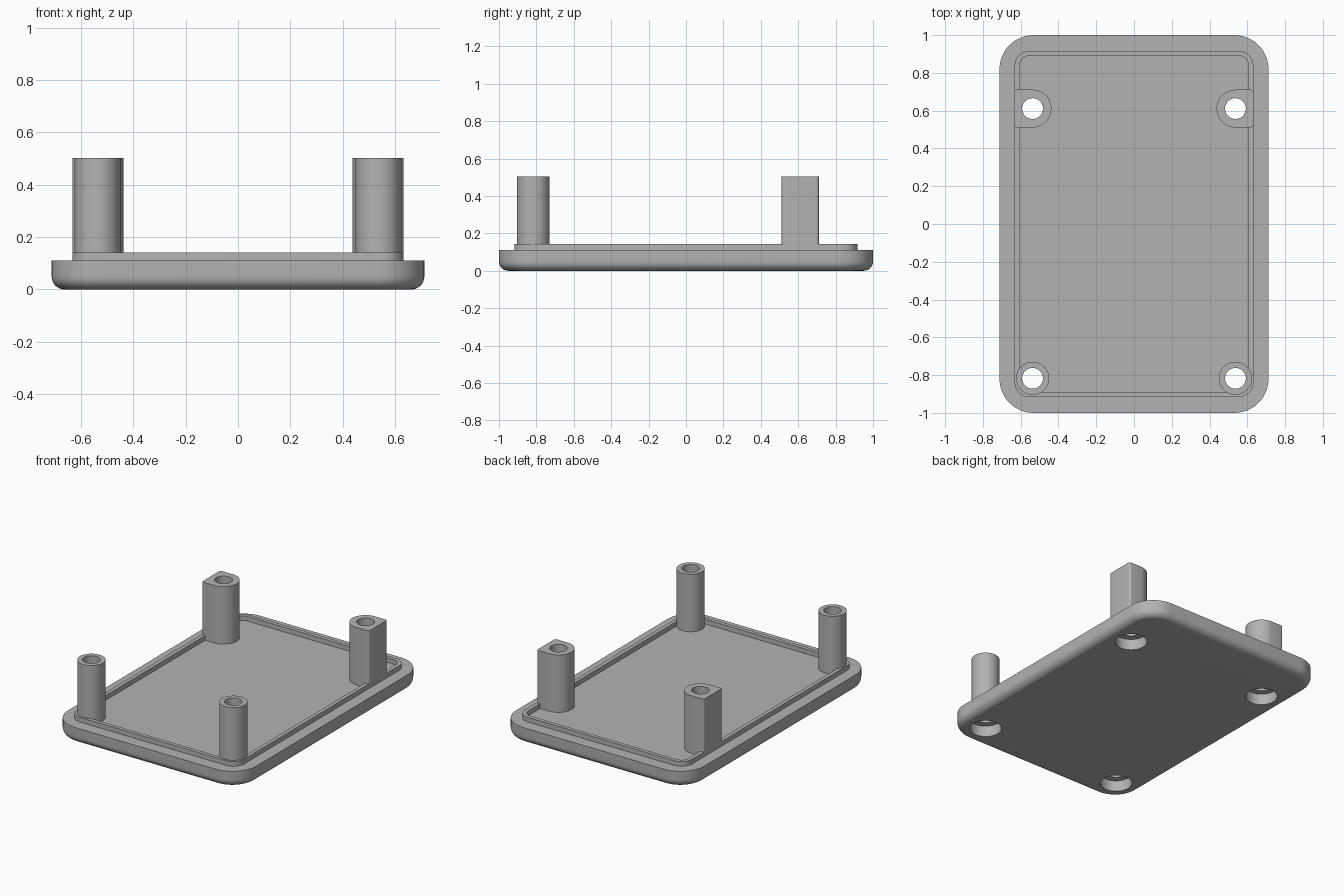
import bpy
import bmesh
from math import cos, sin, pi, radians

cube = bpy.data.objects.get("Cube")
if cube:
    bpy.data.objects.remove(cube, do_unlink=True)

grey = bpy.data.materials.new("plain grey")
grey.use_nodes = True
colour = (0.45, 0.45, 0.45, 1)
grey.diffuse_color = colour
grey.node_tree.nodes["Principled BSDF"].inputs["Base Color"].default_value = colour


def arc(cx, cy, r, start, end, steps):
    angles = [radians(start + (end - start) * i / steps) for i in range(steps + 1)]
    return [(cx + r * cos(a), cy + r * sin(a)) for a in angles]


def rounded_rect(hx, hy, r, steps=12):
    points = []
    for i, (sx, sy) in enumerate(((1, 1), (-1, 1), (-1, -1), (1, -1))):
        points += arc(sx * (hx - r), sy * (hy - r), r, 90 * i, 90 * i + 90, steps)
    return points


def circle(x, y, r):
    return arc(x, y, r, 0, 360, 48)[:-1]


def loft(name, layers, closed=False):
    """Skin a stack of (outline, z) layers; cap the ends, or join them into a ring."""
    bm = bmesh.new()
    rings = [[bm.verts.new((x, y, z)) for x, y in outline] for outline, z in layers]
    pairs = list(zip(rings, rings[1:]))
    if closed:
        pairs.append((rings[-1], rings[0]))
    else:
        bm.faces.new(rings[0])
        bm.faces.new(rings[-1])
    for low, high in pairs:
        for i in range(len(low)):
            j = (i + 1) % len(low)
            bm.faces.new((low[i], low[j], high[j], high[i]))
    bmesh.ops.recalc_face_normals(bm, faces=bm.faces)
    mesh = bpy.data.meshes.new(name)
    bm.to_mesh(mesh)
    bm.free()
    mesh.materials.append(grey)
    obj = bpy.data.objects.new(name, mesh)
    bpy.context.collection.objects.link(obj)
    return obj


def activate(obj):
    bpy.ops.object.select_all(action='DESELECT')
    obj.select_set(True)
    bpy.context.view_layer.objects.active = obj


def drill(obj, x, y, r, bottom, top):
    cutter = loft("drill_cutter", [(circle(x, y, r), bottom), (circle(x, y, r), top)])
    cutter.hide_render = True
    activate(obj)
    mod = obj.modifiers.new("hole", 'BOOLEAN')
    mod.operation = 'DIFFERENCE'
    mod.solver = 'EXACT'
    mod.object = cutter
    bpy.ops.object.modifier_apply(modifier=mod.name)
    bpy.data.objects.remove(cutter, do_unlink=True)


WIDTH, LENGTH, CORNER = 0.712, 1.0, 0.18
PLATE_TOP, LIP_TOP, POST_TOP = 0.11, 0.142, 0.503
POST_X, FRONT_Y, BACK_Y = 0.537, -0.817, 0.611
BORE, COUNTERBORE, BORE_DEPTH = 0.055, 0.1, 0.075
LIP_X, LIP_Y = 0.632, 0.917

# Base plate with a rounded underside edge
fillet = 0.05
layers = []
for step in range(9):
    a = pi / 2 * step / 8
    inset = fillet * (1 - sin(a))
    layers.append((rounded_rect(WIDTH - inset, LENGTH - inset, CORNER - inset),
                   fillet * (1 - cos(a))))
layers.append((rounded_rect(WIDTH, LENGTH, CORNER), PLATE_TOP))
plate = loft("base_plate", layers)
parts = [plate]

# Raised lip around the floor
outer = rounded_rect(LIP_X, LIP_Y, 0.08)
inner = rounded_rect(LIP_X - 0.026, LIP_Y - 0.026, 0.054)
sink = PLATE_TOP - 0.005
parts.append(loft("raised_lip", [(outer, sink), (outer, LIP_TOP), (inner, LIP_TOP), (inner, sink)], True))

# Screw posts: round at the front, flat-sided at the back
for side, label in ((1, "left"), (-1, "right")):
    r, soft = 0.1, 0.015
    flat = arc(POST_X, BACK_Y, r, 90, 270, 32)
    flat += arc(LIP_X - soft, BACK_Y - r + soft, soft, -90, 0, 5)
    flat += arc(LIP_X - soft, BACK_Y + r - soft, soft, 0, 90, 5)
    flat = [(side * x, y) for x, y in flat]
    for end, y, outline in (("front", FRONT_Y, circle(side * POST_X, FRONT_Y, 0.0875)),
                            ("back", BACK_Y, flat)):
        post = loft(f"{end}_{label}_post", [(outline, PLATE_TOP - 0.01), (outline, POST_TOP)])
        parts.append(post)
        drill(post, side * POST_X, y, BORE, 0, 1)
        # Screw hole and wider recess under the plate
        drill(plate, side * POST_X, y, COUNTERBORE, -0.1, BORE_DEPTH)
        drill(plate, side * POST_X, y, BORE, -0.1, 0.3)

for part in parts:
    activate(part)
    bpy.ops.object.shade_smooth_by_angle(angle=radians(30))
